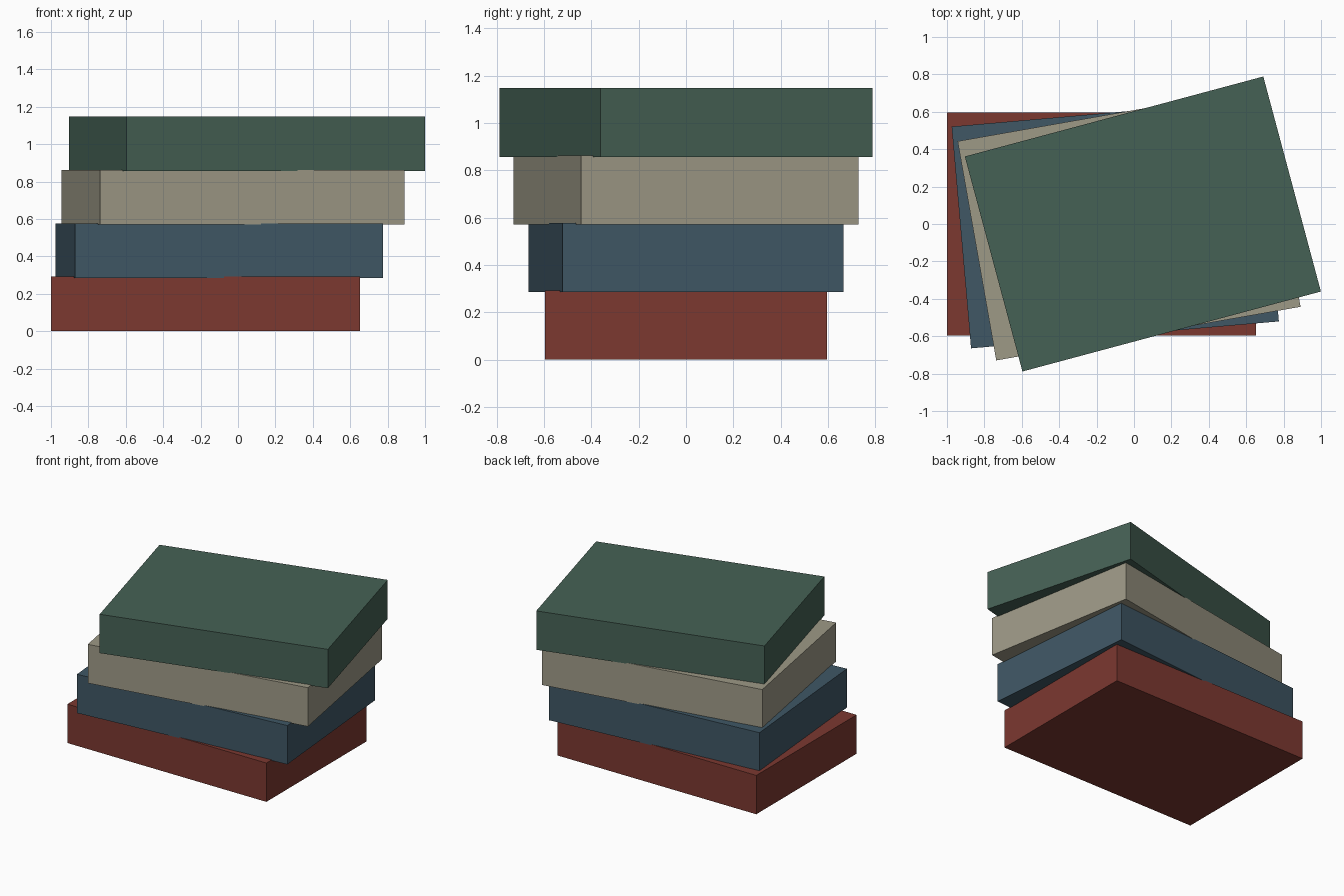
import bpy
from math import radians

cube = bpy.data.objects.get("Cube")
if cube:
    bpy.data.objects.remove(cube, do_unlink=True)

LENGTH, DEPTH, HEIGHT = 1.652, 1.19, 0.2915
RISE, SHIFT, TWIST = 0.2855, 0.0738, radians(5)  # change from one slab to the next


def material(name, rgb):
    mat = bpy.data.materials.new(name)
    mat.use_nodes = True
    mat.diffuse_color = (*rgb, 1)
    bsdf = next(n for n in mat.node_tree.nodes if n.type == "BSDF_PRINCIPLED")
    bsdf.inputs["Base Color"].default_value = (*rgb, 1)
    return mat


def slab(name, level, mat):
    bpy.ops.mesh.primitive_cube_add(
        size=1,
        location=(-0.174 + level * SHIFT, 0, HEIGHT / 2 + level * RISE),
        rotation=(0, 0, level * TWIST))
    obj = bpy.context.object
    obj.name = name
    obj.scale = (LENGTH, DEPTH, HEIGHT)
    obj.data.materials.append(mat)


# Twisting stack of four slabs, bottom to top
layers = [
    ("bottom_slab", "brick red", (0.2, 0.04, 0.03)),
    ("lower_middle_slab", "slate blue", (0.05, 0.095, 0.13)),
    ("upper_middle_slab", "stone beige", (0.34, 0.32, 0.24)),
    ("top_slab", "dark green", (0.06, 0.12, 0.09)),
]
for level, (name, colour, rgb) in enumerate(layers):
    slab(name, level, material(colour, rgb))
